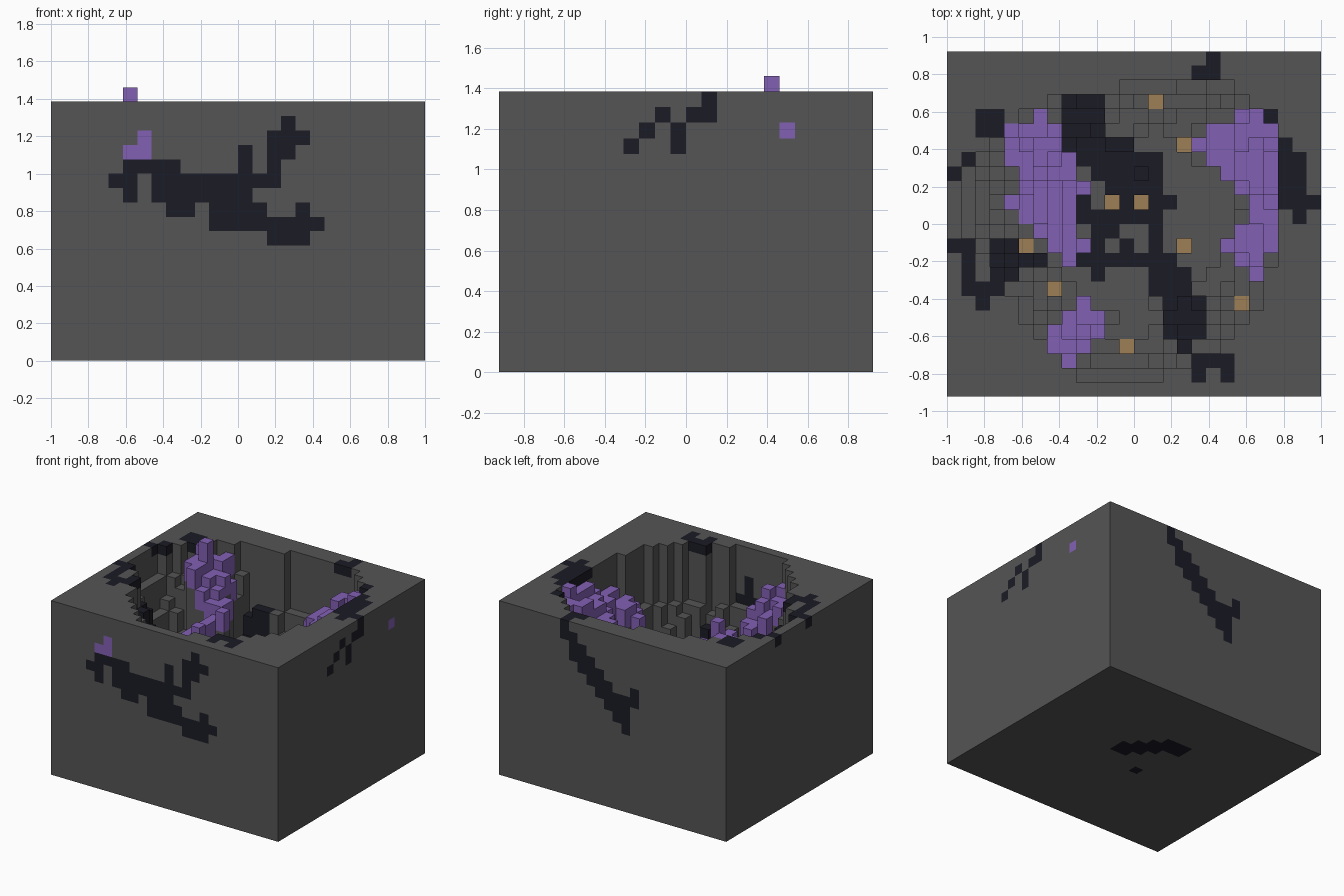
import bpy
import bmesh
import math
import random
from mathutils import Vector

random.seed(4)
if "Cube" in bpy.data.objects:
    bpy.data.objects.remove(bpy.data.objects["Cube"], do_unlink=True)

# Block size in cells; plans use (column, row) with row zero at the back
NX, NY, NZ = 26, 24, 18
S = 2 / NX


def inside(outline):
    """Grid cells whose centres lie in an outline."""
    found = set()
    for c in range(NX):
        for r in range(NY):
            x, y = c + 0.5, r + 0.5
            hit = False
            for (ax, ay), (bx, by) in zip(outline, outline[1:] + outline[:1]):
                if (ay > y) != (by > y) and x < ax + (y - ay) * (bx - ax) / (by - ay):
                    hit = not hit
            if hit:
                found.add((c, r))
    return found


def stroke(*path, width=0.6):
    """Grid cells close to a path of cells."""
    found = set()
    for a, b in zip(path, path[1:] or path):
        a, b = Vector(a), Vector(b)
        ab = b - a
        for c in range(NX):
            for r in range(NY):
                p = Vector((c, r))
                t = max(0, min(1, (p - a).dot(ab) / max(ab.length_squared, 0.01)))
                if (a + ab * t - p).length < width:
                    found.add((c, r))
    return found


# Crater outline and the three crystal ledges
bowl = inside([(12, 2), (20, 2), (20, 3), (23, 5), (23, 13), (22, 18), (18, 21), (14, 23),
               (10, 23), (5, 18), (3, 14), (1, 13), (1, 8), (6, 4), (8, 3), (12, 3)])
left_ledge = inside([(6, 4), (7, 4), (7, 5), (8, 5), (8, 7), (9, 7), (9, 9), (10, 9), (10, 10),
                     (9, 10), (9, 13), (10, 13), (10, 14), (9, 15), (8, 15), (8, 14),
                     (4, 10.4), (5, 10), (5, 8), (4, 7), (4, 5), (6, 5)])
right_ledge = inside([(20, 4), (22, 4), (22, 5), (23, 5), (23, 14), (22, 14), (22, 16), (21, 16),
                      (19, 13.6), (19, 13), (21, 11.6), (21, 10), (17, 6.4), (17, 6),
                      (18, 6), (18, 5), (20, 5)])
front_ledge = inside([(9, 17), (10, 17), (10, 18), (11, 18), (11, 20), (10, 20), (10, 21),
                      (9, 21), (9, 22), (8, 22), (7.2, 21), (7.1, 19), (8.1, 18)])
crystals = left_ledge | right_ledge | front_ledge

# Dark veins seen from above: back, centre, front right, left, right and rim
veins = stroke((9, 4), (9, 6), (13, 8), (13, 9), width=1.5)
veins |= stroke((9, 10), (9, 11), (14, 11), (14, 14)) | stroke((10, 12), (10, 15))
veins |= stroke((12, 13), (12, 14), (15, 14)) | stroke((15, 10), (14, 10))
veins |= stroke((11, 9)) | stroke((11, 12)) | stroke((11, 14)) | stroke((9, 14))
veins |= stroke((15, 15), (15, 16), (16, 17), (16, 19), width=1.1)
veins |= stroke((17, 22), (17, 21), (19, 21), (19, 22))
veins |= stroke((0, 13), (1, 13), (1, 16), (3, 16), (3, 13), (4, 13), (4, 15))
veins |= stroke((4, 14), (6, 14)) | stroke((2, 16), (2, 17)) | stroke((0, 8), (1, 7))
veins |= stroke((23, 6), (23, 10), (25, 10)) | stroke((24, 7), (24, 11)) | stroke((22, 4))
veins |= stroke((18, 0), (18, 1), (17, 1)) | stroke((2, 4), (3, 4), (3, 5), (2, 5))
ore = {(14, 3), (16, 6), (11, 10), (13, 10), (5, 13), (16, 13), (7, 16), (20, 17), (12, 20)}
rim = [(c, r) for c in range(NX) for r in range(NY) if (c, r) not in bowl]


def bowl_height(c, r):
    """Height in cells: stepped slope on the left, cliffs elsewhere."""
    d = min(math.hypot(c - a, r - b) for a, b in rim)
    steepness = 2.5 if c < 8 else 5.5
    depth = 13 * (1 - max(0, 1 - d / 9) ** steepness)
    return NZ - max(1, round(depth + random.uniform(-0.5, 0.5)))


def crystal_height(c, r):
    """Crystal ledges slope down from the rim."""
    if (c, r) in front_ledge:
        drop = 2 + 0.8 * (21 - r)
    elif (c, r) in right_ledge:
        drop = 0.35 * (r - 4) + 0.6 * (22 - c)
    elif r < 9:
        drop = 0.8 * (c - 4) + 0.25 * (r - 5)
    else:
        drop = 5 + 1.2 * (8 - c)
    return NZ - max(0, round(drop + random.uniform(-0.5, 0.5)))


# Fill the cells column by column, with a coloured skin on top
cells = {}
for c in range(NX):
    for r in range(NY):
        spot = (c, r)
        top = bowl_height(c, r) if spot in bowl else NZ
        kind, skin = "stone", 0
        if spot in crystals:
            top, kind, skin = crystal_height(c, r), "crystal", 2
        elif spot in ore:
            top, kind, skin = top - 2, "ore", 1
        elif spot in veins:
            kind, skin = "vein", 8 if spot in bowl else 1
        for k in range(top):
            cells[c, NY - 1 - r, k] = kind if k >= max(2, top - skin) else "stone"

# Single crystal standing above the rim
cells[5, NY - 7, NZ - 1] = cells[5, NY - 7, NZ] = "crystal"


def paint(kind, spots, place):
    """Recolour outer cells; spots are (along, down from the top)."""
    for i, k in spots:
        cells[place(i, k)] = kind


def on_front(i, k):
    return i, 0, NZ - 1 - k


def on_side(i, k):
    return NX - 1, i, NZ - 1 - k


def on_back(i, k):
    return NX - 1 - i, NY - 1, NZ - 1 - k


def on_base(i, k):
    return i, NY - 1 - k, 0


# Veins and crystals on the outer faces
front = stroke((16, 1), (16, 3)) | stroke((17, 2), (15, 2), (15, 5), (7, 5))
front |= stroke((4, 5), (5, 5)) | stroke((8, 4), (5, 4), (5, 6))
front |= stroke((13, 3), (13, 6), (7, 6)) | stroke((8, 7), (9, 7))
front |= stroke((14, 7), (11, 7), (11, 8), (18, 8)) | stroke((17, 7), (17, 9), (15, 9))
paint("vein", front, on_front)
paint("crystal", stroke((6, 2), (6, 3), (5, 3)), on_front)
side = stroke((13, 0), (13, 1), (12, 1)) | stroke((10, 1), (8, 3)) | stroke((11, 2), (11, 3))
paint("vein", side, on_side)
paint("crystal", stroke((18, 2)), on_side)
back = stroke((7, 0), (7, 1)) | stroke((8.3, 2), (13.5, 8), width=1.1) | stroke((14, 8), (14, 9))
paint("vein", back | stroke((14, 6), (15, 6), (15, 5)), on_back)
paint("vein", stroke((10.5, 7), (15, 10.5), width=1.1) | stroke((11, 13)), on_base)


def make_part(name, kind, material_name, colour):
    """Mesh the exposed sides of all cells of one kind and merge flat faces."""
    bm = bmesh.new()
    verts = {}

    def vert(p):
        key = tuple(round(v) for v in p)
        if key not in verts:
            x, y, z = key
            verts[key] = bm.verts.new(((x - NX / 2) * S, (y - NY / 2) * S, z * S))
        return verts[key]

    for cell, cell_kind in cells.items():
        if cell_kind != kind:
            continue
        for axis in range(3):
            for sign in (-1, 1):
                n = Vector((0, 0, 0))
                n[axis] = sign
                if tuple(round(v) for v in Vector(cell) + n) in cells:
                    continue
                u = Vector((0, 0, 0))
                u[(axis + 1) % 3] = 1
                w = n.cross(u)
                mid = Vector(cell) + Vector((0.5, 0.5, 0.5)) + n / 2
                corners = [(-1, -1), (1, -1), (1, 1), (-1, 1)]
                bm.faces.new([vert(mid + u * a / 2 + w * b / 2) for a, b in corners])
    bmesh.ops.dissolve_limit(bm, angle_limit=0.02, verts=bm.verts, edges=bm.edges)
    mesh = bpy.data.meshes.new(name)
    bm.to_mesh(mesh)
    bm.free()

    mat = bpy.data.materials.new(material_name)
    mat.use_nodes = True
    mat.diffuse_color = (*colour, 1)
    mat.node_tree.nodes["Principled BSDF"].inputs["Base Color"].default_value = (*colour, 1)
    mesh.materials.append(mat)
    bpy.context.collection.objects.link(bpy.data.objects.new(name, mesh))


make_part("stone_crater", "stone", "grey stone", (0.09, 0.09, 0.09))
make_part("dark_veins", "vein", "dark rock", (0.011, 0.011, 0.019))
make_part("crystal_clusters", "crystal", "purple crystal", (0.225, 0.118, 0.455))
make_part("ore_nuggets", "ore", "tan ore", (0.34, 0.21, 0.09))
